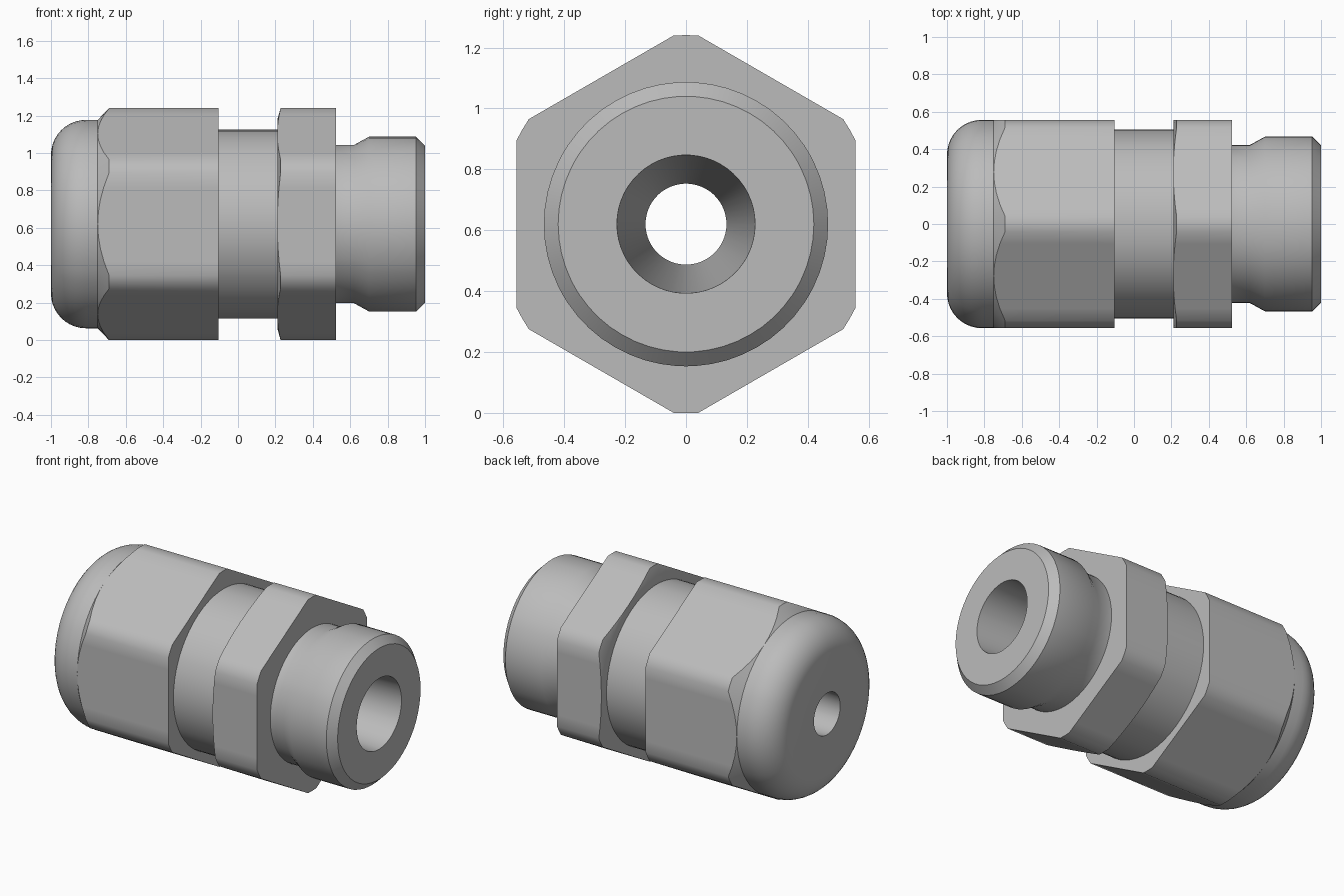
import bpy, bmesh, math

if "Cube" in bpy.data.objects:
    bpy.data.objects.remove(bpy.data.objects["Cube"])

AXIS_Z = 0.62        # height of the centre line, which runs along x
FLAT = 0.557         # centre line to hexagon flat
CORNER = 0.621       # radius that trims the hexagon corners

grey = bpy.data.materials.new("grey")
grey.diffuse_color = (0.5, 0.5, 0.5, 1)
grey.use_nodes = True
grey.node_tree.nodes["Principled BSDF"].inputs["Base Color"].default_value = grey.diffuse_color

# Sample angles: each flat in 8 steps, each trimmed corner in 2
half = math.degrees(math.acos(FLAT / CORNER))
ANGLES = []
for side in range(6):
    ANGLES += [math.radians(side * 60 + half * (i / 4 - 1)) for i in range(9)]
    ANGLES.append(math.radians(side * 60 + 30))


def round_ring(x, r):
    return [(x, r * math.cos(a), AXIS_Z + r * math.sin(a)) for a in ANGLES]


def hex_ring(x, slope=0.0):
    """Trimmed hexagon; slope pushes the corners along x to follow a conical chamfer."""
    ring = []
    for a in ANGLES:
        off = (a + math.pi / 6) % (math.pi / 3) - math.pi / 6
        r = min(FLAT / math.cos(off), CORNER)
        ring.append((x + slope * (r - FLAT), r * math.cos(a), AXIS_Z + r * math.sin(a)))
    return ring


def skin(name, rings):
    """Join successive rings with quads, from the left outside surface to the right."""
    bm = bmesh.new()
    loops = [[bm.verts.new(p) for p in ring] for ring in rings]
    n = len(ANGLES)
    for a, b in zip(loops, loops[1:]):
        for i in range(n):
            j = (i + 1) % n
            bm.faces.new((a[i], a[j], b[j], b[i]))
    bmesh.ops.remove_doubles(bm, verts=bm.verts, dist=0.0002)
    me = bpy.data.meshes.new(name)
    bm.to_mesh(me)
    bm.free()
    me.materials.append(grey)
    ob = bpy.data.objects.new(name, me)
    bpy.context.collection.objects.link(ob)
    bpy.ops.object.select_all(action='DESELECT')
    ob.select_set(True)
    bpy.context.view_layer.objects.active = ob
    bpy.ops.object.shade_smooth_by_angle(angle=math.radians(32))
    return ob


# Domed nut: flat nose, rounded shoulder, chamfered hexagon, back face
fillet = 0.187
dome = [round_ring(-1 + fillet * (1 - math.cos(t)), FLAT - fillet * (1 - math.sin(t)))
        for t in (math.radians(90 * i / 10) for i in range(11))]
skin("domed_nut", [round_ring(-1, 0.133)] + dome +
     [round_ring(-0.75, FLAT), hex_ring(-0.75, 0.95), hex_ring(-0.104),
      round_ring(-0.104, 0.505)])

# Cylindrical neck between the two hexagons
skin("neck", [round_ring(-0.104, 0.505), round_ring(0.21, 0.505)])

# Hexagonal collar with a shallow chamfer on its left side
skin("hex_collar", [round_ring(0.21, 0.505), round_ring(0.21, FLAT), hex_ring(0.21, 0.28),
                    hex_ring(0.525), round_ring(0.525, 0.423)])

# Spigot with undercut groove, chamfered tip and tapered through bore
skin("spigot", [round_ring(x, r) for x, r in (
    (0.525, 0.423), (0.62, 0.423), (0.70, 0.467), (0.953, 0.467),
    (1.0, 0.42), (1.0, 0.227), (-1.0, 0.133))])
